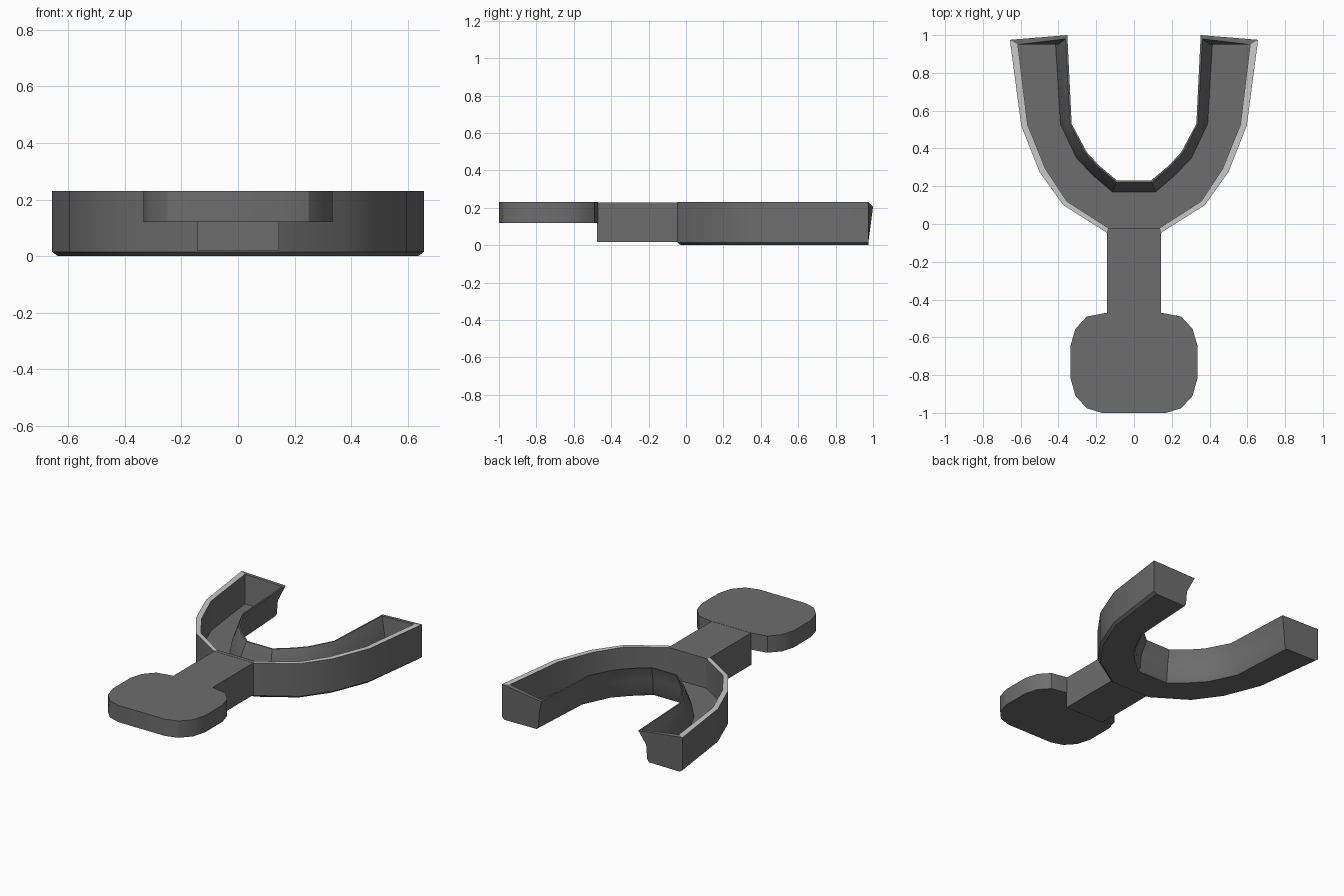
import bpy, bmesh
from mathutils import Vector

if "Cube" in bpy.data.objects:
    bpy.data.objects.remove(bpy.data.objects["Cube"])


def material(name, v):
    m = bpy.data.materials.new(name)
    m.diffuse_color = (v, v, v, 1)
    m.use_nodes = True
    m.node_tree.nodes["Principled BSDF"].inputs["Base Color"].default_value = m.diffuse_color
    return m


grey = material("dark grey plastic", 0.155)
light = material("light grey rim", 0.58)


def finish(bm, name, smooth=True):
    bmesh.ops.recalc_face_normals(bm, faces=bm.faces[:])
    me = bpy.data.meshes.new(name)
    bm.to_mesh(me)
    bm.free()
    ob = bpy.data.objects.new(name, me)
    bpy.context.collection.objects.link(ob)
    me.materials.append(grey)
    me.materials.append(light)
    if smooth:
        bpy.ops.object.select_all(action='DESELECT')
        ob.select_set(True)
        bpy.context.view_layer.objects.active = ob
        bpy.ops.object.shade_smooth_by_angle(angle=0.5)
    return ob


def prism(name, half, z0, z1):
    """Extrude an outline mirrored across x = 0."""
    pts = half + [(-x, y) for x, y in reversed(half)]
    bm = bmesh.new()
    f = bm.faces.new([bm.verts.new((x, y, z0)) for x, y in pts])
    r = bmesh.ops.extrude_face_region(bm, geom=[f])
    bmesh.ops.translate(bm, vec=(0, 0, z1 - z0),
                        verts=[v for v in r['geom'] if isinstance(v, bmesh.types.BMVert)])
    return finish(bm, name)


# Plan curves of the right half of the tray, from the neck to the tip
outer = [(.145, -.045), (.375, .10), (.50, .275), (.597, .52), (.657, .975)]
lip_in = [(.137, -.02), (.355, .12), (.468, .29), (.563, .525), (.615, .97)]
base = [(.115, .17), (.22, .26), (.305, .35), (.39, .53), (.415, .97)]
rim = [(.09, .23), (.185, .31), (.25, .38), (.33, .53), (.353, 1.0)]


def section(i):
    """Cross-section: outside from outer rim to inner rim, then back through the trough."""
    o, w, b, r = (Vector(c[i]) for c in (outer, lip_in, base, rim))
    d = (r - b) if i < 4 else Vector((r.x - b.x, 0))
    t = Vector((0, -.02 if i == 4 else 0))      # end wall thickness
    rows = [(o, .23), (o, .015), (o.lerp(b, .08), 0), (b + d * .1, 0),
            (b + d * .3, .02), (b + d * .42, .11), (r, .205),
            (r - d * .15 + t, .205), (b + d * .22 + t, .11), (b + t, .035),
            (w + t, .035), (w + t, .23)]
    return [(p.x, p.y, z) for p, z in rows]


# U-shaped trough with closed tips
right = [section(i) for i in range(5)]
left = [[(-x, y, z) for x, y, z in s] for s in reversed(right)]
bm = bmesh.new()
rings = [[bm.verts.new(p) for p in s] for s in left + right]
n = len(rings[0])
for k in range(len(rings) - 1):
    a, b = rings[k], rings[k + 1]
    for j in range(n):
        f = bm.faces.new((a[j], a[(j + 1) % n], b[(j + 1) % n], b[j]))
        if j == n - 1 and k != 4:
            f.material_index = 1               # top of the outer wall
for s in (rings[0], rings[-1]):
    bm.faces.new(s[:7])                        # outside of end wall
    bm.faces.new(s[7:])                        # inside of end wall
    bm.faces.new((s[0], s[6], s[7], s[11]))    # top of end wall
finish(bm, "tray_trough")

# Neck and rounded handle
prism("neck", [(.143, -.475), (.143, -.04)], .018, .229)
prism("handle_paddle", [(.17, -1), (.25, -.975), (.31, -.91), (.335, -.82), (.335, -.64),
                        (.31, -.555), (.25, -.49), (.145, -.47)], .12, .23)
